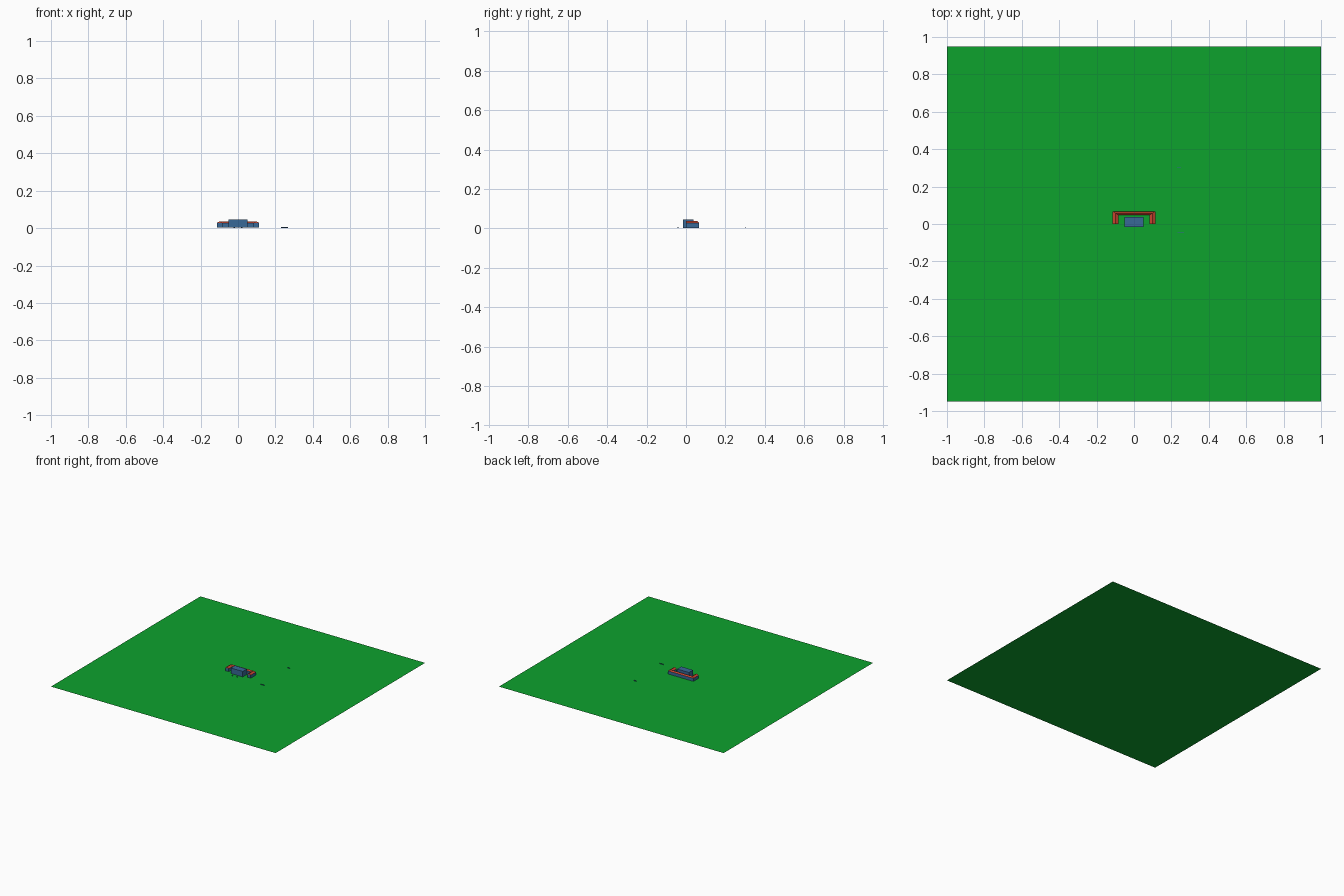
import bpy, bmesh

if "Cube" in bpy.data.objects:
    bpy.data.objects.remove(bpy.data.objects["Cube"])

def material(name, rgb):
    m = bpy.data.materials.new(name)
    m.diffuse_color = (*rgb, 1)
    m.use_nodes = True
    m.node_tree.nodes["Principled BSDF"].inputs["Base Color"].default_value = m.diffuse_color
    return m

GREEN = material("grass green", (0.004, 0.36, 0.027))
BLUE = material("wall blue", (0.04, 0.14, 0.31))
RED = material("roof red", (0.60, 0.06, 0.03))

def finish(name, bm, mat):
    bmesh.ops.recalc_face_normals(bm, faces=bm.faces)
    me = bpy.data.meshes.new(name)
    bm.to_mesh(me)
    bm.free()
    me.materials.append(mat)
    ob = bpy.data.objects.new(name, me)
    bpy.context.collection.objects.link(ob)
    return ob

def box(name, x0, x1, y0, y1, z0, z1, mat):
    bm = bmesh.new()
    bmesh.ops.create_cube(bm, size=1)
    for v in bm.verts:
        v.co.x = x0 if v.co.x < 0 else x1
        v.co.y = y0 if v.co.y < 0 else y1
        v.co.z = z0 if v.co.z < 0 else z1
    return finish(name, bm, mat)

def u_sweep(name, profile, mat):
    """Sweep (t, z) around the U plan: t=0 is the outer edge, t=1 the courtyard edge."""
    bm = bmesh.new()
    rings = []
    for side, back in ((-1, 0), (-1, 1), (1, 1), (1, 0)):
        ring = []
        for t, z in profile:
            x = side * (0.114 - 0.032 * t)
            y = 0.068 - 0.021 * t if back else 0.001
            ring.append(bm.verts.new((x, y, z)))
        rings.append(ring)
    n = len(profile)
    for a, b in zip(rings, rings[1:]):
        for i in range(n):
            bm.faces.new((a[i], a[(i + 1) % n], b[(i + 1) % n], b[i]))
    bm.faces.new(rings[0])
    bm.faces.new(rings[-1])
    return finish(name, bm, mat)

# flat lawn
bm = bmesh.new()
bm.faces.new([bm.verts.new(p) for p in
              ((-1, -0.95, 0), (1, -0.95, 0), (1, 0.95, 0), (-1, 0.95, 0))])
finish("lawn", bm, GREEN)

# U-shaped wings with a pitched roof
u_sweep("wing_walls", [(0.04, 0.002), (0.04, 0.027), (0.96, 0.027), (0.96, 0.002)], BLUE)
u_sweep("wing_roof", [(0, 0.027), (0.5, 0.036), (1, 0.027)], RED)

# taller central hall
box("central_hall", -0.052, 0.052, -0.015, 0.037, 0.002, 0.046, BLUE)

# tiny upright markers on the lawn
for i, (x, y, w) in enumerate(((0.25, -0.045, 0.036), (0.24, 0.303, 0.02),
                               (-0.02, -0.04, 0.008), (0.02, -0.04, 0.008))):
    box(f"lawn_marker_{i + 1}", x - w / 2, x + w / 2, y - 0.001, y + 0.001, 0.001, 0.006, BLUE)
